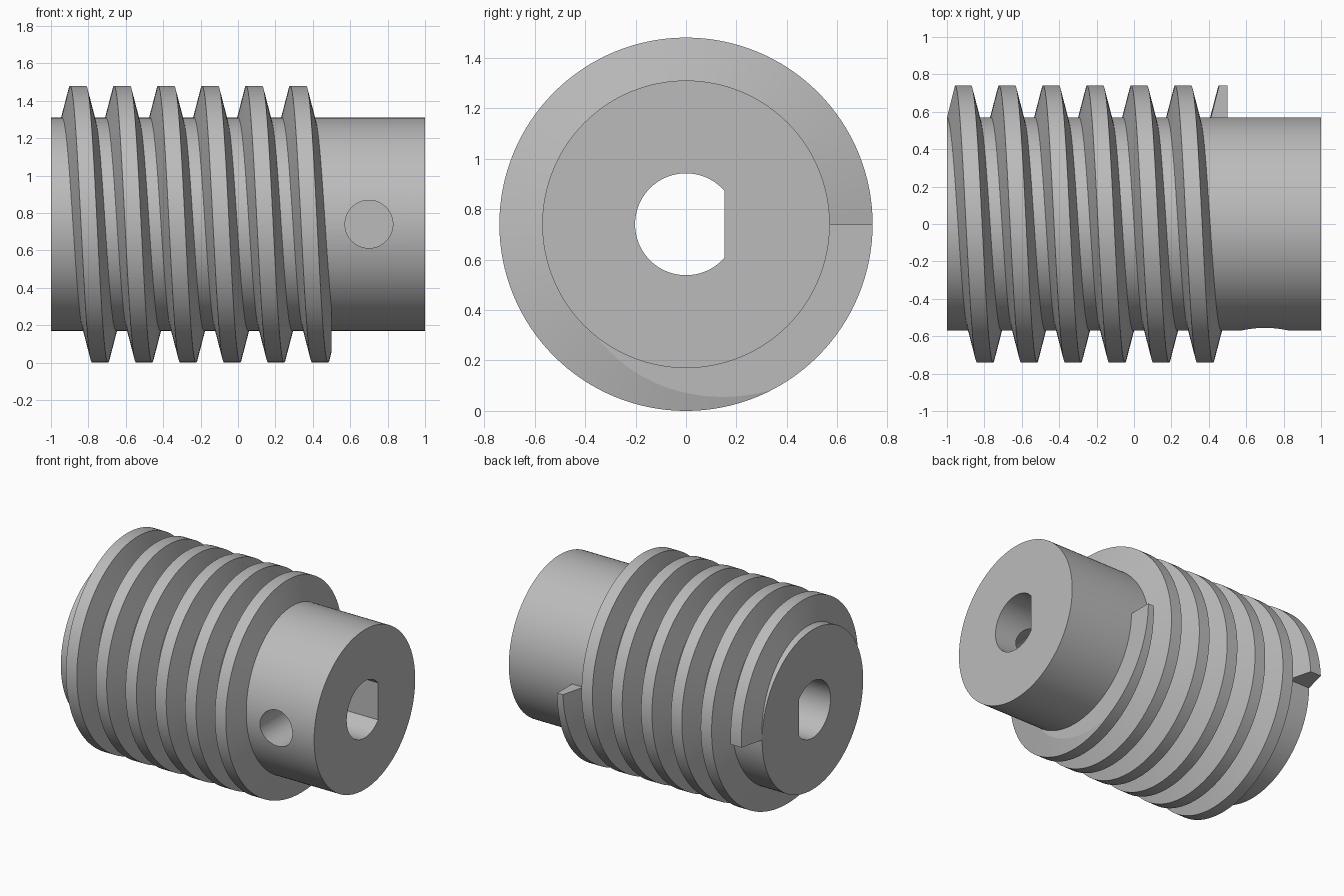
import bpy, bmesh, math
from mathutils import Matrix, Vector

AXIS_Z = 0.74
CORE_R, THREAD_R = 0.57, 0.74
BORE_R, FLAT_Y = 0.202, 0.153
PITCH, TURNS, STEPS = 0.2353, 6, 128
THREAD_START, THREAD_END = -0.914, 0.5

if "Cube" in bpy.data.objects:
    bpy.data.objects.remove(bpy.data.objects["Cube"], do_unlink=True)

steel = bpy.data.materials.new("grey steel")
steel.use_nodes = True
GREY = (0.5, 0.5, 0.5, 1)
steel.diffuse_color = GREY
steel.node_tree.nodes["Principled BSDF"].inputs["Base Color"].default_value = GREY


def make_object(name, bm):
    bmesh.ops.recalc_face_normals(bm, faces=bm.faces)
    mesh = bpy.data.meshes.new(name)
    bm.to_mesh(mesh)
    bm.free()
    mesh.materials.append(steel)
    obj = bpy.data.objects.new(name, mesh)
    obj.location.z = AXIS_Z
    bpy.context.collection.objects.link(obj)
    return obj


def activate(obj):
    bpy.ops.object.select_all(action='DESELECT')
    obj.select_set(True)
    bpy.context.view_layer.objects.active = obj


def prism(name, points, direction):
    """Extrude a closed outline of 3D points along a direction."""
    bm = bmesh.new()
    face = bm.faces.new([bm.verts.new(p) for p in points])
    ext = bmesh.ops.extrude_face_region(bm, geom=[face], use_keep_orig=True)
    moved = [v for v in ext["geom"] if isinstance(v, bmesh.types.BMVert)]
    bmesh.ops.translate(bm, verts=moved, vec=direction)
    return make_object(name, bm)


def arc(radius, start, end, count):
    angles = [start + (end - start) * i / count for i in range(count + 1)]
    return [(radius * math.cos(a), radius * math.sin(a)) for a in angles]


# Core cylinder along x
circle = arc(CORE_R, 0, math.tau, STEPS)[:-1]
core = prism("worm_core", [(-1, y, z) for y, z in circle], (2, 0, 0))

# D-shaped shaft bore, and set screw hole from the front into the bore
a = math.acos(FLAT_Y / BORE_R)
bore_outline = arc(BORE_R, a, math.tau - a, 72)
bore = prism("bore_cutter", [(-1.1, y, z) for y, z in bore_outline], (2.2, 0, 0))
hole_outline = arc(0.128, 0, math.tau, 64)[:-1]
hole = prism("screw_hole_cutter", [(0.7 + x, -0.8, z) for x, z in hole_outline], (0, 0.8, 0))

activate(core)
for cutter in (bore, hole):
    cutter.hide_render = True
    mod = core.modifiers.new("cut", 'BOOLEAN')
    mod.operation = 'DIFFERENCE'
    mod.solver = 'EXACT'
    mod.object = cutter
    bpy.ops.object.modifier_apply(modifier=mod.name)
    bpy.data.objects.remove(cutter, do_unlink=True)

# Helical thread: trapezoid swept from the back, over the top, to the front
section = [(-0.086, CORE_R - 0.02), (-0.086, CORE_R), (-0.043, THREAD_R),
           (0.043, THREAD_R), (0.086, CORE_R), (0.086, CORE_R - 0.02)]
bm = bmesh.new()
rings = []
for i in range(TURNS * STEPS + 1):
    t = i / STEPS
    x0, ang = THREAD_START + PITCH * t, math.tau * t
    rings.append([bm.verts.new((x0 + dx, r * math.cos(ang), r * math.sin(ang)))
                  for dx, r in section])
for r0, r1 in zip(rings, rings[1:]):
    for j in range(len(section)):
        k = (j + 1) % len(section)
        bm.faces.new((r0[j], r0[k], r1[k], r1[j]))
bm.faces.new(rings[0])
bm.faces.new(rings[-1])

# Trim the thread run-out flat
cut = bmesh.ops.bisect_plane(bm, geom=bm.verts[:] + bm.edges[:] + bm.faces[:],
                             plane_co=(THREAD_END, 0, 0), plane_no=(1, 0, 0),
                             clear_outer=True)
edges = [e for e in cut["geom_cut"] if isinstance(e, bmesh.types.BMEdge)]
bmesh.ops.holes_fill(bm, edges=edges, sides=0)
thread = make_object("worm_thread", bm)

for obj in (core, thread):
    activate(obj)
    bpy.ops.object.shade_smooth_by_angle(angle=math.radians(12))
